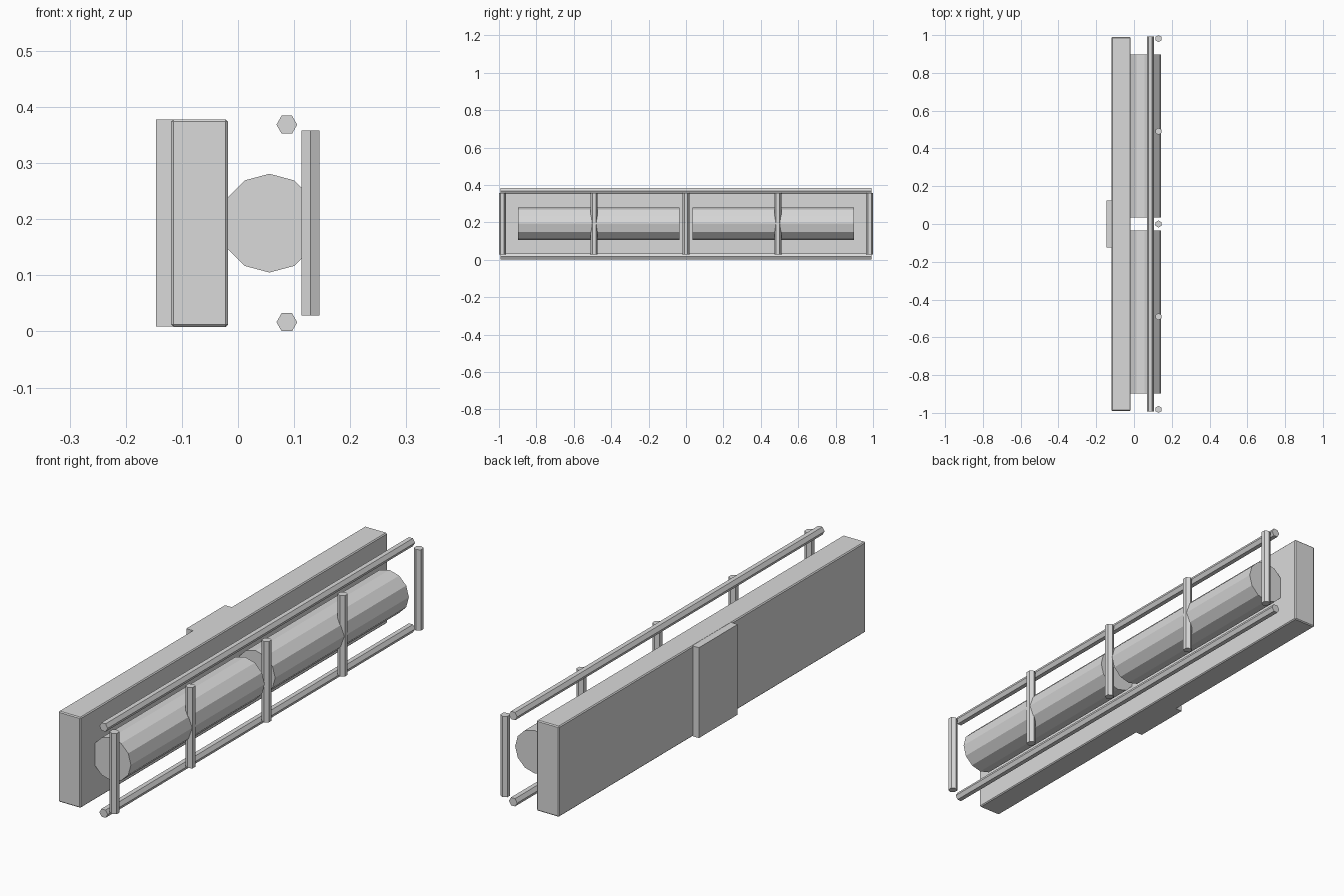
import bpy, math

if "Cube" in bpy.data.objects:
    bpy.data.objects.remove(bpy.data.objects["Cube"])

grey = bpy.data.materials.new("light_grey")
grey.diffuse_color = (0.7, 0.7, 0.7, 1)
grey.use_nodes = True
grey.node_tree.nodes["Principled BSDF"].inputs["Base Color"].default_value = grey.diffuse_color


def finish(name):
    ob = bpy.context.object
    ob.name = name
    ob.data.materials.append(grey)
    return ob


def box(name, x0, x1, y0, y1, z0, z1):
    bpy.ops.mesh.primitive_cube_add(
        size=1, location=((x0 + x1) / 2, (y0 + y1) / 2, (z0 + z1) / 2))
    ob = finish(name)
    ob.scale = (x1 - x0, y1 - y0, z1 - z0)
    bpy.ops.object.transform_apply(location=False, rotation=False, scale=True)
    return ob


def rod(name, sides, radius, length, loc, along_y=False, spin=0):
    # spin turns the cross-section about the rod's own axis
    bpy.ops.mesh.primitive_cylinder_add(
        vertices=sides, radius=radius, depth=length, rotation=(0, 0, spin))
    bpy.ops.object.transform_apply(location=False, rotation=True, scale=False)
    ob = finish(name)
    ob.location = loc
    if along_y:
        ob.rotation_euler = (math.pi / 2, 0, 0)
    return ob


# Long housing with slightly chamfered edges
housing = box("housing", -0.119, -0.018, -0.99, 0.99, 0.008, 0.378)
bevel = housing.modifiers.new("chamfer", 'BEVEL')
bevel.width = 0.004
bevel.segments = 1

# Mounting block at the middle of the back
box("mounting_block", -0.146, -0.112, -0.125, 0.125, 0.0085, 0.3775)

# Two twelve-sided tubes, end to end
for i, y in enumerate((-0.4655, 0.4655)):
    rod(f"tube_{i + 1}", 12, 0.088, 0.863, (0.056, y, 0.193), along_y=True)

# Guard: lower and upper rails, six-sided with corners on the sides
for name, z in (("lower_rail", 0.0165), ("upper_rail", 0.3685)):
    rod(name, 6, 0.0185, 1.984, (0.087, 0, z), along_y=True, spin=math.pi / 6)

# Guard: five upright bars, flat faces towards the front of the guard
for i in range(5):
    rod(f"guard_bar_{i + 1}", 6, 0.0185, 0.33, (0.1295, (i - 2) * 0.4908, 0.193))
